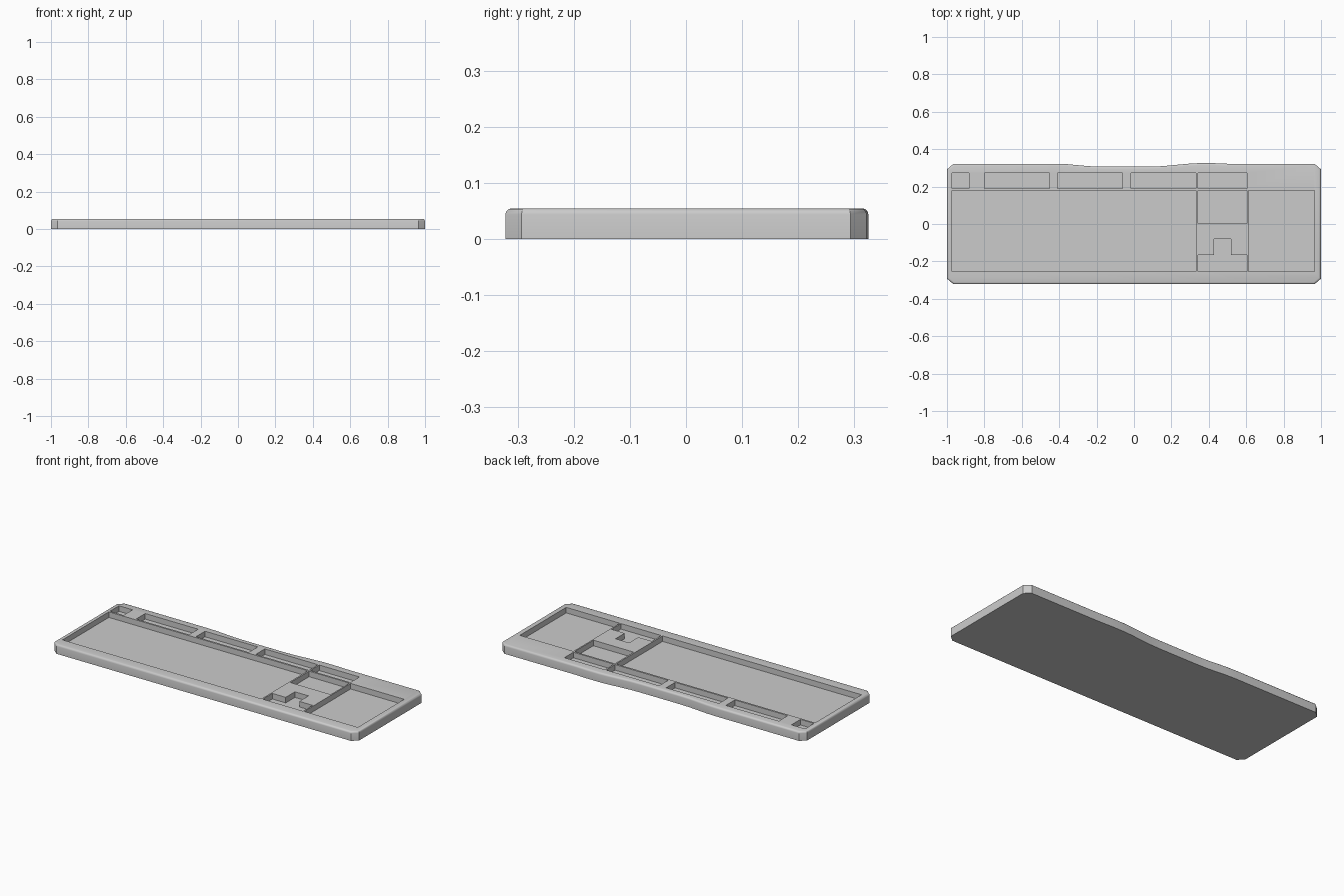
import bpy, bmesh

if "Cube" in bpy.data.objects:
    bpy.data.objects.remove(bpy.data.objects["Cube"])

HEIGHT, FLOOR = 0.055, 0.022


def prism(name, outline, z0, z1, round_top=0.0):
    """Extrude a counter-clockwise outline, optionally rounding its top rim."""
    bm = bmesh.new()
    base = bm.faces.new([bm.verts.new((x, y, z0)) for x, y in outline])
    top = bmesh.ops.extrude_face_region(bm, geom=[base], use_keep_orig=True)
    verts = [g for g in top["geom"] if isinstance(g, bmesh.types.BMVert)]
    bmesh.ops.translate(bm, verts=verts, vec=(0, 0, z1 - z0))
    bmesh.ops.recalc_face_normals(bm, faces=bm.faces[:])
    if round_top:
        rim = [e for e in bm.edges if all(v.co.z > z1 - 1e-5 for v in e.verts)]
        bmesh.ops.bevel(bm, geom=rim, offset=round_top, segments=3,
                        profile=0.5, affect='EDGES')
    mesh = bpy.data.meshes.new(name)
    bm.to_mesh(mesh)
    bm.free()
    obj = bpy.data.objects.new(name, mesh)
    bpy.context.collection.objects.link(obj)
    return obj


def rect(x0, x1, y0, y1):
    return [(x0, y0), (x1, y0), (x1, y1), (x0, y1)]


# Case: clipped corners and a gently waved back edge
outline = [(-0.965, -0.322), (0.965, -0.322), (0.999, -0.293), (0.999, 0.293),
           (0.965, 0.322), (0.50, 0.322), (0.43, 0.325), (0.34, 0.325),
           (0.29, 0.322), (0.15, 0.309), (0.08, 0.307), (-0.17, 0.307),
           (-0.24, 0.309), (-0.36, 0.320), (-0.42, 0.322), (-0.965, 0.322),
           (-0.999, 0.293), (-0.999, -0.293)]
case = prism("keyboard_case", outline, 0, HEIGHT, 0.011)

# Key wells: function row, main block, navigation block, number pad
wells = [rect(a, b, 0.19, 0.274) for a, b in
         [(-0.972, -0.883), (-0.80, -0.453), (-0.408, -0.062),
          (-0.016, 0.332), (0.341, 0.605)]]
wells += [rect(-0.972, 0.332, -0.255, 0.179),
          rect(0.341, 0.605, 0.003, 0.179),
          rect(0.613, 0.964, -0.255, 0.179)]
# Arrow keys: upside-down T
wells.append([(0.341, -0.255), (0.605, -0.255), (0.605, -0.166), (0.518, -0.166),
              (0.518, -0.08), (0.429, -0.08), (0.429, -0.166), (0.341, -0.166)])

cutters = [prism("well_cutter", w, FLOOR, HEIGHT + 0.05) for w in wells]
for c in cutters:
    mod = case.modifiers.new("well", 'BOOLEAN')
    mod.operation = 'DIFFERENCE'
    mod.solver = 'EXACT'
    mod.object = c
    c.hide_render = True

bpy.context.view_layer.objects.active = case
case.select_set(True)
for m in list(case.modifiers):
    bpy.ops.object.modifier_apply(modifier=m.name)
for c in cutters:
    bpy.data.objects.remove(c, do_unlink=True)
bpy.ops.object.shade_smooth_by_angle(angle=0.6)
